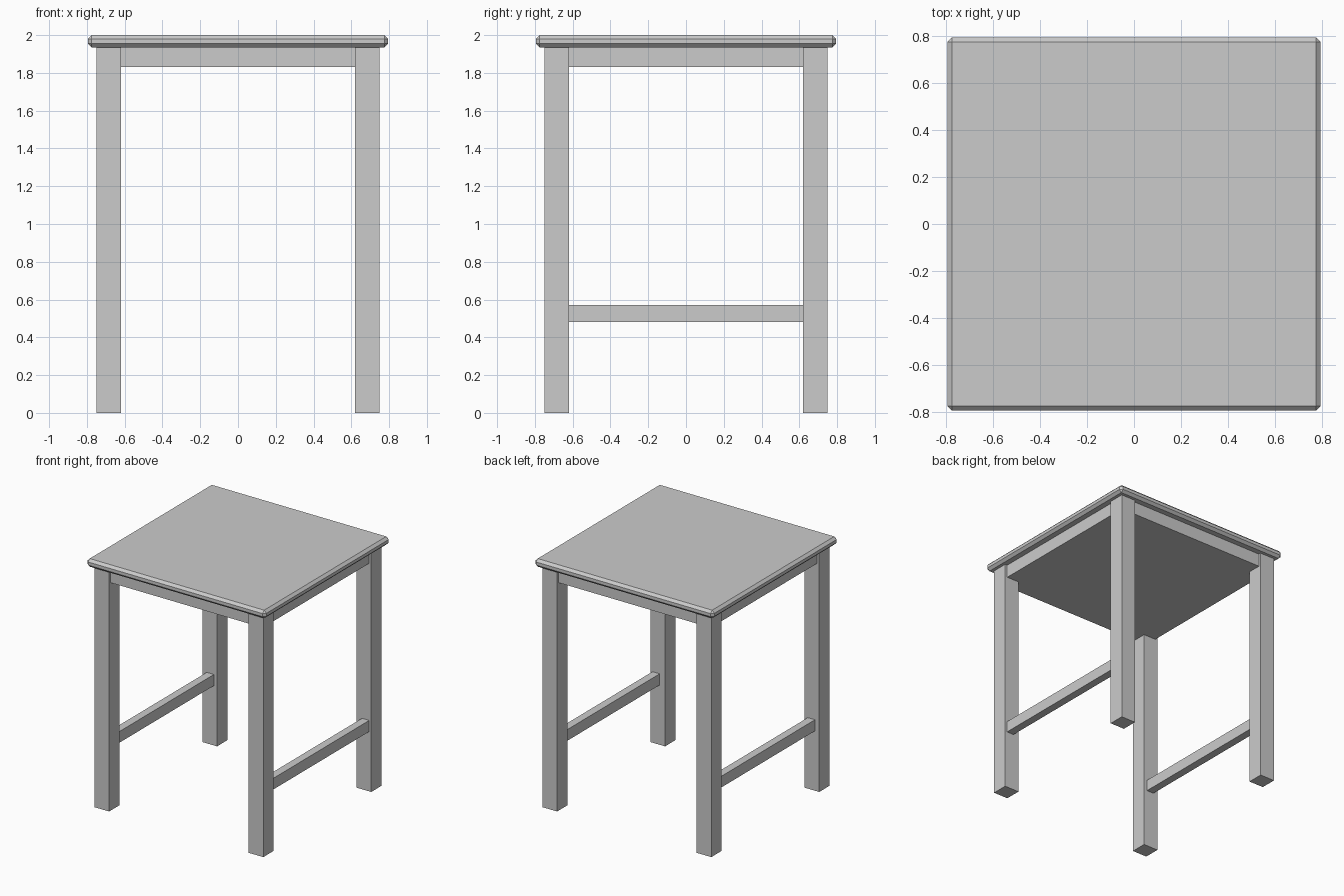
import bpy

cube = bpy.data.objects.get("Cube")
if cube:
    bpy.data.objects.remove(cube, do_unlink=True)

grey = bpy.data.materials.new("plain grey")
grey.use_nodes = True
COLOUR = (0.6, 0.6, 0.6, 1)
grey.diffuse_color = COLOUR
grey.node_tree.nodes["Principled BSDF"].inputs["Base Color"].default_value = COLOUR


def box(name, low, high):
    """Flat-shaded box between two opposite corners."""
    centre = [(a + b) / 2 for a, b in zip(low, high)]
    bpy.ops.mesh.primitive_cube_add(size=1, location=centre)
    ob = bpy.context.object
    ob.name = name
    ob.scale = [b - a for a, b in zip(low, high)]
    bpy.ops.object.transform_apply(location=False, rotation=False, scale=True)
    ob.data.materials.append(grey)
    return ob


LEG_IN, LEG_OUT = 0.62, 0.75
TOP_BASE = 1.935

# Seat slab with chamfered edges
seat = box("seat", (-0.795, -0.795, TOP_BASE), (0.795, 0.795, 2))
chamfer = seat.modifiers.new("chamfer", "BEVEL")
chamfer.width = 0.02
chamfer.segments = 1

# Solid apron block under the seat, set back from the leg faces
box("apron", (-0.73, -0.73, 1.83), (0.73, 0.73, TOP_BASE))

# Four square legs
MID = (LEG_IN + LEG_OUT) / 2
HALF = (LEG_OUT - LEG_IN) / 2
for sx, side in ((-1, "right"), (1, "left")):
    for sy, end in ((-1, "front"), (1, "back")):
        x, y = sx * MID, sy * MID
        box(f"{end}_{side}_leg", (x - HALF, y - HALF, 0),
            (x + HALF, y + HALF, TOP_BASE))

# Side stretchers running front to back
for x, side in ((-0.68, "right"), (0.7, "left")):
    box(f"{side}_stretcher", (x - 0.032, -LEG_IN, 0.48),
        (x + 0.032, LEG_IN, 0.57))
